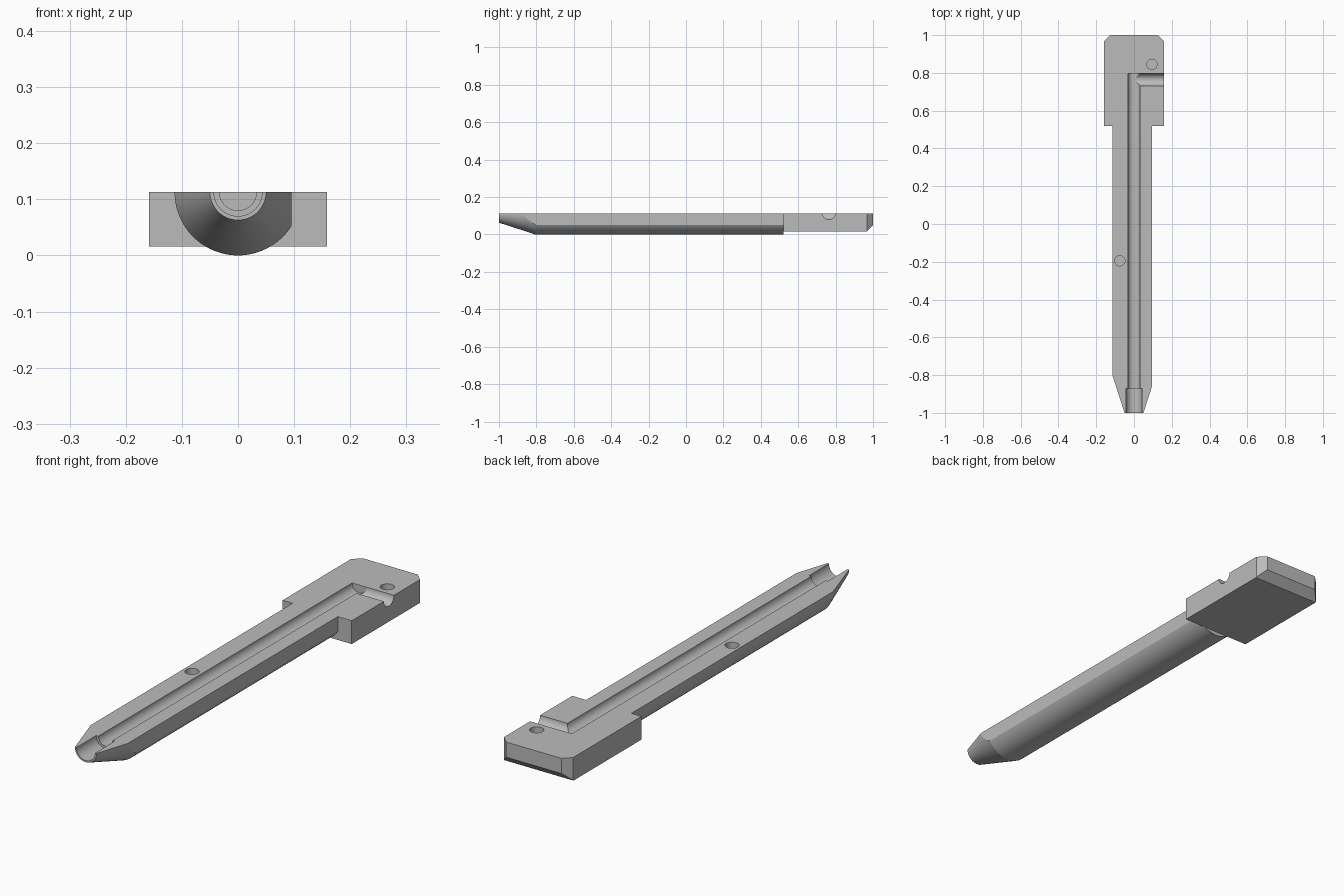
import bpy, bmesh, math
from mathutils import Matrix, Vector

if "Cube" in bpy.data.objects:
    bpy.data.objects.remove(bpy.data.objects["Cube"], do_unlink=True)

TOP = 0.113      # height of the flat parting face
GREY = (0.5, 0.5, 0.5, 1)
mat = bpy.data.materials.new("plain grey")
mat.use_nodes = True
mat.diffuse_color = GREY
mat.node_tree.nodes["Principled BSDF"].inputs["Base Color"].default_value = GREY


def make_object(name, bm):
    bmesh.ops.recalc_face_normals(bm, faces=bm.faces)
    mesh = bpy.data.meshes.new(name)
    bm.to_mesh(mesh)
    bm.free()
    mesh.materials.append(mat)
    obj = bpy.data.objects.new(name, mesh)
    bpy.context.collection.objects.link(obj)
    return obj


def add_rod(bm, start, end, r1, r2, sides=64):
    """Closed cylinder or cone between two points."""
    start, end = Vector(start), Vector(end)
    axis = end - start
    turn = axis.to_track_quat('Z', 'Y').to_matrix().to_4x4()
    bmesh.ops.create_cone(bm, cap_ends=True, segments=sides, radius1=r1, radius2=r2,
                          depth=axis.length,
                          matrix=Matrix.Translation((start + end) / 2) @ turn)


def slice_off(bm, point, normal):
    """Remove everything on the normal side of a plane and cap the cut."""
    cut = bmesh.ops.bisect_plane(bm, geom=bm.verts[:] + bm.edges[:] + bm.faces[:],
                                 plane_co=point, plane_no=normal, clear_outer=True)
    edges = [e for e in cut["geom_cut"] if isinstance(e, bmesh.types.BMEdge)]
    bmesh.ops.contextual_create(bm, geom=edges)


def rod_cutter(name, start, end, radius):
    bm = bmesh.new()
    add_rod(bm, start, end, radius, radius, 48)
    obj = make_object(name, bm)
    obj.hide_render = True
    return obj


def combine(target, other, operation):
    mod = target.modifiers.new("combine", 'BOOLEAN')
    mod.object, mod.operation, mod.solver = other, operation, 'EXACT'
    bpy.context.view_layer.objects.active = target
    bpy.ops.object.modifier_apply(modifier=mod.name)
    bpy.data.objects.remove(other, do_unlink=True)


# Half-round stem with tapered tip: lathed rings, then flat top and flat side
bm = bmesh.new()
sides, rings = 96, []
for y, r in ((-1, 0.05), (-0.805, TOP), (0.521, TOP)):
    rings.append([bm.verts.new((r * math.cos(a), y, TOP + r * math.sin(a)))
                  for a in (2 * math.pi * i / sides for i in range(sides))])
for a, b in zip(rings, rings[1:]):
    for i in range(sides):
        j = (i + 1) % sides
        bm.faces.new((a[i], a[j], b[j], b[i]))
bm.faces.new(rings[0])
bm.faces.new(rings[-1])
bmesh.ops.recalc_face_normals(bm, faces=bm.faces)
slice_off(bm, (0, 0, TOP), (0, 0, 1))
slice_off(bm, (0.095, 0, 0), (1, 0, 0))
body = make_object("grooved_stem_and_head", bm)

# Block head with chamfered rear corners and lower rear edge
bm = bmesh.new()
bmesh.ops.create_cube(bm, size=1, matrix=Matrix.Translation((0, 0.76, (TOP + 0.016) / 2))
                      @ Matrix.Diagonal((0.318, 0.48, TOP - 0.016, 1)))
for side in (-1, 1):
    slice_off(bm, (side * 0.159, 0.968, 0), (side, 1, 0))
slice_off(bm, (0, 0.966, 0.016), (0, 1, -1))
combine(body, make_object("head_block", bm), 'UNION')

# Channels and blind pin holes
cuts = (
    ("main_channel", (0, -0.95, TOP), (0, 0.797, TOP), 0.033),
    ("tip_socket", (0, -1.1, TOP), (0, -0.87, TOP), 0.043),
    ("side_channel", (0, 0.764, TOP), (0.3, 0.764, TOP), 0.033),
    ("head_pin_hole", (0.095, 0.845, TOP - 0.04), (0.095, 0.845, 0.2), 0.027),
    ("stem_pin_hole", (-0.075, -0.195, TOP - 0.04), (-0.075, -0.195, 0.2), 0.027),
)
for cut in cuts:
    combine(body, rod_cutter(*cut), 'DIFFERENCE')

# Smooth the round surfaces, keep the machined edges crisp
bpy.ops.object.select_all(action='DESELECT')
body.select_set(True)
bpy.context.view_layer.objects.active = body
bpy.ops.object.shade_smooth_by_angle(angle=math.radians(15))
